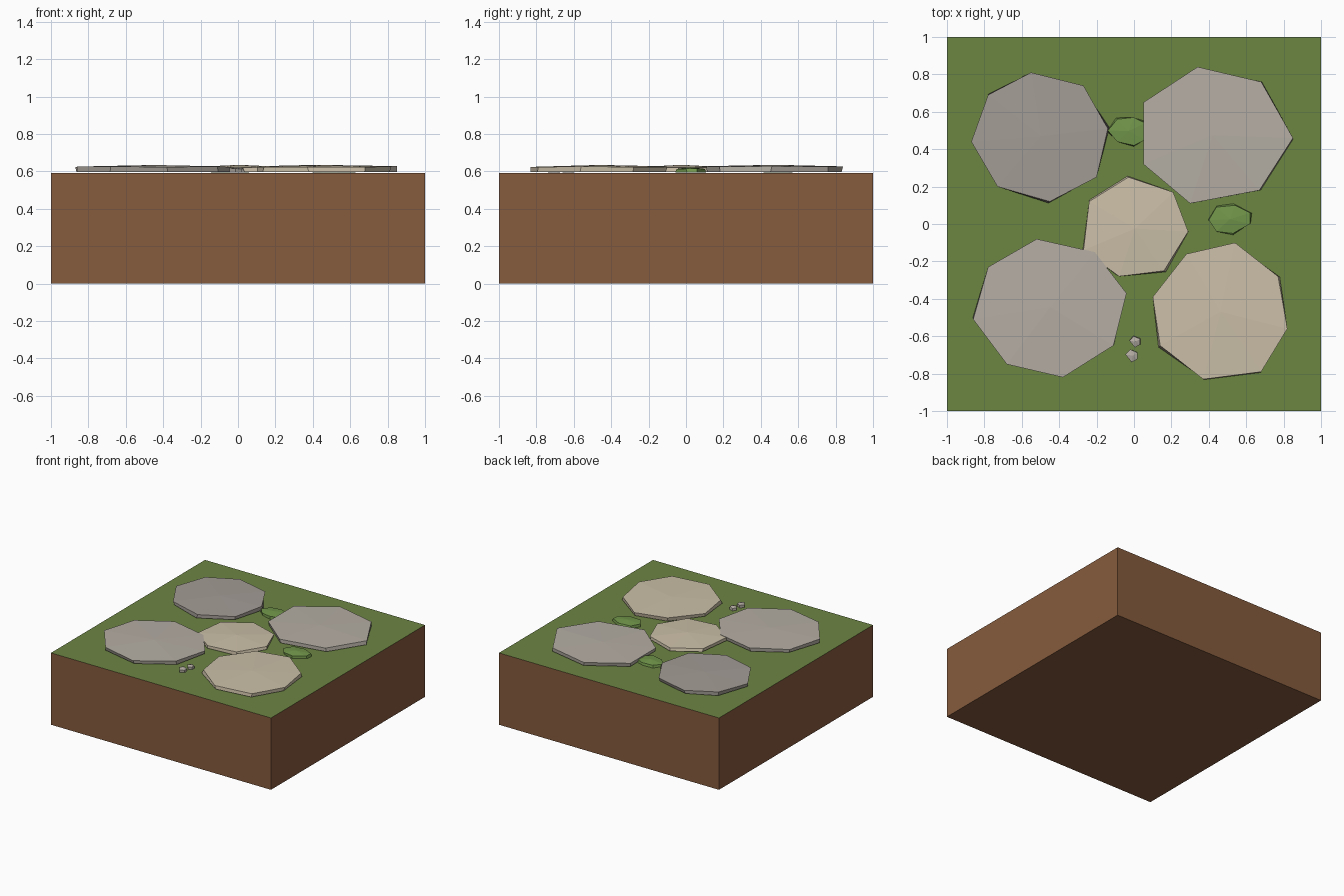
import bpy, bmesh, random
from mathutils import Vector

if "Cube" in bpy.data.objects:
    bpy.data.objects.remove(bpy.data.objects["Cube"])

random.seed(4)
TOP = 0.59


def material(name, rgb):
    m = bpy.data.materials.new(name)
    m.diffuse_color = (*rgb, 1)
    m.use_nodes = True
    m.node_tree.nodes["Principled BSDF"].inputs["Base Color"].default_value = m.diffuse_color
    return m


soil = material("soil", (0.24, 0.105, 0.048))
grass = material("grass", (0.15, 0.235, 0.055))
grey = material("grey_stone", (0.46, 0.42, 0.37))
dark = material("dark_stone", (0.37, 0.335, 0.305))
tan = material("tan_stone", (0.60, 0.52, 0.39))
moss = material("moss", (0.17, 0.31, 0.07))


def finish(bm, name, mats):
    bmesh.ops.recalc_face_normals(bm, faces=bm.faces)
    me = bpy.data.meshes.new(name)
    bm.to_mesh(me)
    bm.free()
    for m in mats:
        me.materials.append(m)
    ob = bpy.data.objects.new(name, me)
    bpy.context.collection.objects.link(ob)
    return ob


def slab(name, outline, rim, peak, mat, base=0.597, jitter=0.01):
    """Irregular flat slab: base ring, rim ring and a low domed top."""
    bm = bmesh.new()
    n = len(outline)
    c = sum((Vector(p) for p in outline), Vector((0, 0))) / n
    low, high = [], []
    for x, y in outline:
        j = Vector((random.uniform(-jitter, jitter), random.uniform(-jitter, jitter)))
        low.append(bm.verts.new((x + j.x, y + j.y, base)))
        high.append(bm.verts.new((x, y, rim + random.uniform(-0.002, 0.002))))
    tip = bm.verts.new((c.x, c.y, peak))
    bm.faces.new(low[::-1])
    for i in range(n):
        k = (i + 1) % n
        bm.faces.new((low[i], low[k], high[k], high[i]))
        bm.faces.new((high[i], high[k], tip))
    return finish(bm, name, [mat])


# Soil block with a grass top face
bm = bmesh.new()
bmesh.ops.create_cube(bm, size=1)
for v in bm.verts:
    v.co = (v.co.x * 2, v.co.y * 2, (v.co.z + 0.5) * TOP)
for f in bm.faces:
    f.material_index = int(f.calc_center_median().z > TOP - 0.01)
finish(bm, "ground_block", [soil, grass])

# Stepping stones
slab("back_left_stone", [(-0.55, 0.81), (-0.27, 0.74), (-0.14, 0.51), (-0.20, 0.25),
     (-0.45, 0.12), (-0.73, 0.20), (-0.87, 0.44), (-0.78, 0.69)], 0.625, 0.633, dark)
slab("back_right_stone", [(0.34, 0.84), (0.68, 0.76), (0.85, 0.46), (0.67, 0.18),
     (0.30, 0.11), (0.05, 0.32), (0.05, 0.65)], 0.626, 0.635, grey)
slab("centre_stone", [(-0.03, 0.25), (0.21, 0.17), (0.29, -0.04), (0.16, -0.25),
     (-0.08, -0.28), (-0.27, -0.14), (-0.24, 0.12)], 0.622, 0.635, tan)
slab("front_left_stone", [(-0.52, -0.08), (-0.21, -0.15), (-0.04, -0.37), (-0.11, -0.65),
     (-0.38, -0.82), (-0.68, -0.75), (-0.86, -0.51), (-0.78, -0.23)], 0.625, 0.634, grey)
slab("front_right_stone", [(0.54, -0.10), (0.77, -0.28), (0.82, -0.56), (0.68, -0.79),
     (0.37, -0.83), (0.14, -0.65), (0.10, -0.39), (0.28, -0.16)], 0.625, 0.634, tan)

# Moss tufts
slab("moss_back", [(0.0, 0.57), (0.06, 0.54), (0.06, 0.45), (0.0, 0.42), (-0.09, 0.44),
     (-0.14, 0.50), (-0.09, 0.56)], 0.613, 0.622, moss, 0.593)
slab("moss_right", [(0.54, 0.10), (0.62, 0.06), (0.62, 0.0), (0.53, -0.05), (0.44, -0.04),
     (0.40, 0.02), (0.44, 0.09)], 0.613, 0.622, moss, 0.593)

# Pebbles
PENT = [(0.0, -1.0), (0.9, -0.5), (0.9, 0.5), (-0.2, 1.0), (-1.0, 0.2)]
for name, x, y, r in (("pebble_a", 0.005, -0.63, 0.03), ("pebble_b", -0.012, -0.705, 0.034)):
    slab(name, [(x + r * a, y + r * b) for a, b in PENT], 0.614, 0.622, grey, 0.593, 0.003)
